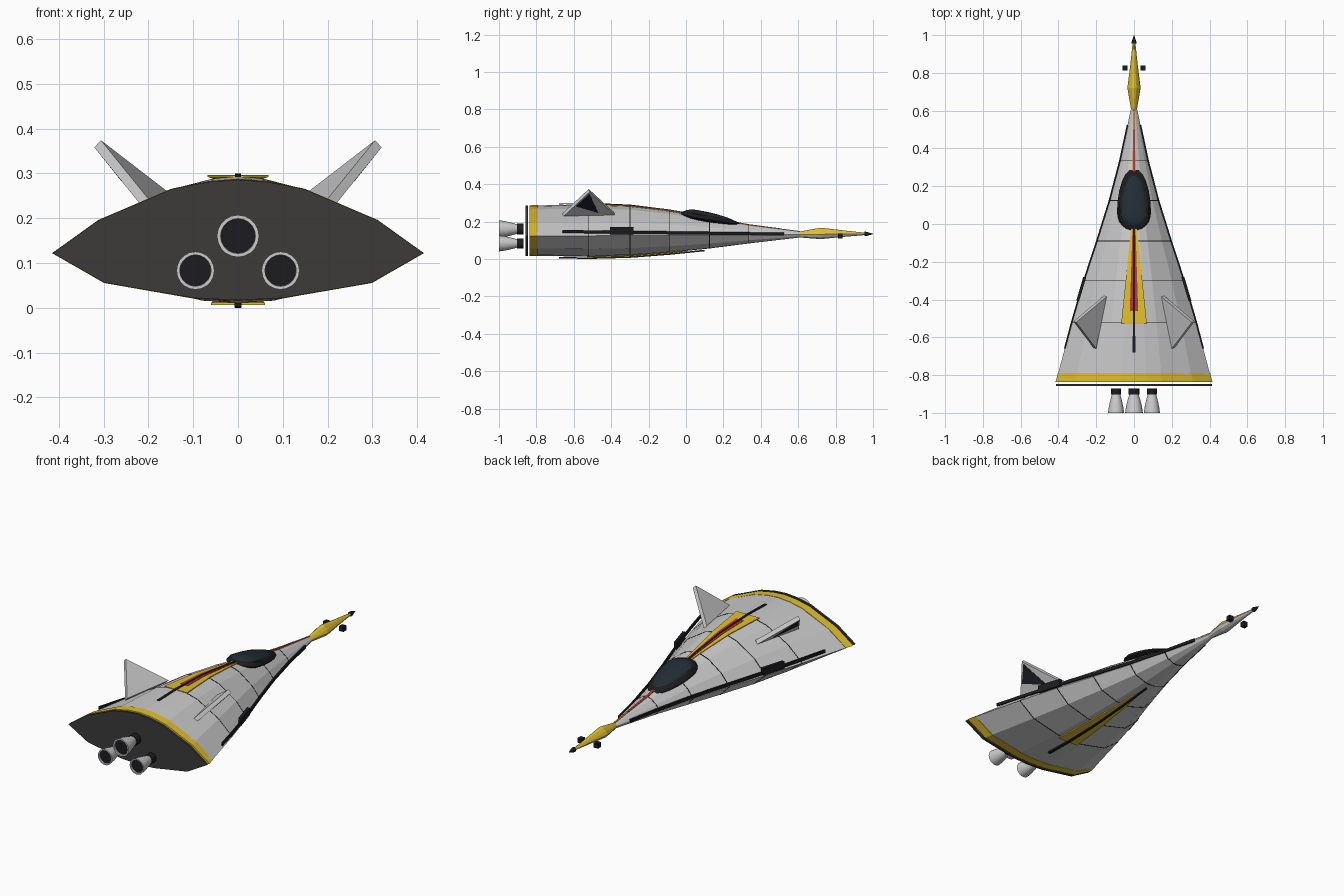
import bpy, bmesh, math
from mathutils import Vector

if "Cube" in bpy.data.objects:
    bpy.data.objects.remove(bpy.data.objects["Cube"])


def mat(name, r, g, b):
    m = bpy.data.materials.new(name)
    m.diffuse_color = (r, g, b, 1)
    m.use_nodes = True
    m.node_tree.nodes["Principled BSDF"].inputs["Base Color"].default_value = m.diffuse_color
    return m


YELLOW = mat("yellow", 0.75, 0.52, 0.03)
RED = mat("red", 0.5, 0.04, 0.03)
ORANGE = mat("orange", 0.65, 0.2, 0.03)
BLACK = mat("black", 0.012, 0.012, 0.014)
DARK = mat("dark_grey", 0.045, 0.043, 0.042)
GLASS = mat("glass", 0.016, 0.026, 0.034)
NAVY = mat("navy", 0.012, 0.014, 0.025)

# Hull stations: y, half width, chine z, top z, bottom z
STATIONS = [
    (-0.835, 0.413, 0.122, 0.285, 0.018), (-0.52, 0.33, 0.124, 0.293, 0.012),
    (-0.30, 0.266, 0.125, 0.284, 0.018), (-0.09, 0.197, 0.126, 0.258, 0.034),
    (0.125, 0.13, 0.127, 0.222, 0.056), (0.335, 0.075, 0.129, 0.183, 0.083),
    (0.61, 0.016, 0.131, 0.147, 0.115), (0.72, 0.035, 0.132, 0.167, 0.106),
    (0.84, 0.02, 0.133, 0.153, 0.118), (0.97, 0.006, 0.134, 0.139, 0.129)]
# Half outline of the hull section as fractions of width and height
TOP = [(1, 0), (0.75, 0.45), (0.36, 0.87), (0.16, 0.97), (0, 1)]
BOT = [(0.24, 0.955), (0.72, 0.63)]


def station(y):
    for a, b in zip(STATIONS, STATIONS[1:]):
        if y <= b[0]:
            break
    t = (y - a[0]) / (b[0] - a[0])
    return [p + (q - p) * t for p, q in zip(a, b)][1:]


def section(y, grow=0.0, at=None):
    w, c, t, b = station(y if at is None else at)
    w, t, b = w + grow, t + grow, b - grow
    up = [(w * u, c + (t - c) * v) for u, v in TOP]
    up += [(-x, z) for x, z in up[-2::-1]]
    low = [(w * u, c - (c - b) * v) for u, v in BOT]
    low = [(-x, z) for x, z in low[::-1]] + [(0, b)] + low
    return [(x, y, z) for x, z in up + low]


def build(name, verts, faces, *mats):
    me = bpy.data.meshes.new(name)
    me.from_pydata(verts, [], faces)
    bm = bmesh.new()
    bm.from_mesh(me)
    bmesh.ops.recalc_face_normals(bm, faces=bm.faces)
    bm.to_mesh(me)
    bm.free()
    for m in mats:
        me.materials.append(m)
    ob = bpy.data.objects.new(name, me)
    bpy.context.collection.objects.link(ob)
    return ob


def loft(name, rings, *mats):
    n = len(rings[0])
    faces = [(i * n + j, i * n + (j + 1) % n, (i + 1) * n + (j + 1) % n, (i + 1) * n + j)
             for i in range(len(rings) - 1) for j in range(n)]
    faces += [tuple(range(n)), tuple(range((len(rings) - 1) * n, len(rings) * n))]
    return build(name, [p for r in rings for p in r], faces, *mats)


def box(name, loc, size, m):
    x, y, z = loc
    a, b, c = (s / 2 for s in size)
    return loft(name, [[(x - a, v, z - c), (x + a, v, z - c), (x + a, v, z + c), (x - a, v, z + c)]
                       for v in (y - b, y + b)], m)


def lathe(name, x, z, profile, m, n=20):
    rings = [[(x + r * math.cos(2 * math.pi * i / n), y, z + r * math.sin(2 * math.pi * i / n))
              for i in range(n)] for y, r in profile]
    ob = loft(name, rings, *([m] if m else []))
    for p in ob.data.polygons:
        p.use_smooth = len(p.vertices) == 4 and abs(p.normal.y) < 0.9
    return ob


def stripe(name, y0, y1, w0, w1, lift, thick, m, under=False):
    # Thin plate that follows the centre line of the hull
    ys = [y0] + [s[0] for s in STATIONS if y0 < s[0] < y1] + [y1]
    rings = []
    for y in ys:
        w = w0 + (w1 - w0) * (y - y0) / (y1 - y0)
        _, _, t, b = station(y)
        lo, hi = (b - lift - thick, b - lift + 0.002) if under else (t + lift - 0.002, t + lift + thick)
        rings.append([(-w, y, lo), (w, y, lo), (w, y, hi), (-w, y, hi)])
    return loft(name, rings, m)


# Hull, with the upper half of the nose bulge in yellow
grey = mat("hull_grey", 0.6, 0.6, 0.6)
hull = loft("hull", [section(s[0]) for s in STATIONS], grey, YELLOW)
for p in hull.data.polygons:
    if p.center.y > 0.63 and p.center.z > station(p.center.y)[1]:
        p.material_index = 1

# Tail band, rear plate and panel lines
loft("tail_band", [section(-0.836, 0.002), section(-0.79, 0.002)], YELLOW)
loft("rear_plate", [section(-0.857, 0.001, -0.835), section(-0.846, 0.001, -0.835)], DARK)
for i, y in enumerate((-0.52, -0.30, -0.09, 0.125, 0.335)):
    loft(f"panel_line_{i}", [section(y - 0.002, 0.0012), section(y + 0.002, 0.0012)], BLACK)

# Stripes on the back and belly
stripe("back_stripe", -0.53, 0.01, 0.068, 0.012, 0.001, 0.002, YELLOW)
stripe("back_inner_stripe", -0.46, 0.01, 0.022, 0.007, 0.003, 0.002, RED)
stripe("back_spine", -0.68, 0.0, 0.007, 0.004, 0.005, 0.002, BLACK)
stripe("nose_stripe_rear", 0.27, 0.5, 0.006, 0.004, 0.001, 0.002, RED)
stripe("nose_stripe_front", 0.27, 0.61, 0.008, 0.004, 0.0, 0.002, ORANGE)
stripe("belly_stripe", -0.53, 0.01, 0.06, 0.012, 0.002, 0.004, YELLOW, True)
stripe("belly_spine", -0.68, 0.1, 0.008, 0.004, 0.006, 0.006, BLACK, True)


# Canopy: egg-shaped dome on a black frame
def canopy(name, w, back, front, height, m):
    bpy.ops.mesh.primitive_uv_sphere_add(segments=24, ring_count=12)
    ob = bpy.context.object
    ob.name = ob.data.name = name
    for v in ob.data.vertices:
        x, y, z = v.co
        ny = 0.06 + y * (front - 0.06 if y > 0 else 0.06 - back)
        v.co = (x * w, ny, station(ny)[2] + z * height - 0.005 - 0.08 * x * x * (1 if z < 0.5 else 0) * w)
    ob.data.materials.append(m)
    bpy.ops.object.shade_smooth_by_angle()


canopy("canopy_frame", 0.09, -0.035, 0.295, 0.024, BLACK)
canopy("canopy_glass", 0.078, -0.02, 0.275, 0.034, GLASS)

# Nose tip
lathe("nose_tip", 0, 0.134, [(0.955, 0.013), (0.965, 0.012), (1.0, 0.001)], BLACK, 10)

# Three engines: collar, hollow bell, dark throat
for i, (x, z, k) in enumerate(((0, 0.16, 1.0), (-0.095, 0.083, 0.9), (0.095, 0.083, 0.9))):
    lathe(f"engine_collar_{i}", x, z, [(-0.903, 0.029 * k), (-0.87, 0.029 * k)], BLACK)
    lathe(f"engine_bell_{i}", x, z, [(-0.90, 0.024 * k), (-0.93, 0.033 * k), (-0.965, 0.042 * k),
                                     (-1.0, 0.047 * k), (-1.0, 0.039 * k), (-0.95, 0.033 * k)], None)
    lathe(f"engine_throat_{i}", x, z, [(-0.955, 0.0335 * k), (-0.992, 0.0385 * k)], BLACK)

for s, side in ((1, "right"), (-1, "left")):
    # Canted tail fin with a dark outer panel
    le, te, tip = (Vector(p) for p in ((0.145, -0.385, 0.25), (0.2, -0.66, 0.243), (0.306, -0.52, 0.374)))
    out = Vector((0.67, 0.19, -0.73))

    def prism(name, tri, d0, d1, *mats):
        loft(name, [[((p + out * d).x * s, (p + out * d).y, (p + out * d).z) for p in tri]
                    for d in (d0, d1)], *mats)

    prism(f"{side}_fin", [le, te, tip], 0, 0.022, grey)
    prism(f"{side}_fin_panel", [te * 0.55 + tip * 0.42 + le * 0.03, le * 0.62 + te * 0.26 + tip * 0.12,
                                tip * 0.92 + te * 0.04 + le * 0.04], 0.02, 0.024, NAVY)

    # Edge rail along the chine and its pod
    rail = []
    for y in (-0.66, -0.52, -0.3, -0.09, 0.125, 0.335, 0.525):
        w, z, h = station(y)[0] * s, 0.139 - 0.012 * y, 0.008
        rail.append([(w - 0.004, y, z - h), (w + 0.004, y, z - h), (w + 0.004, y, z + h), (w - 0.004, y, z + h)])
    loft(f"{side}_edge_rail", rail, BLACK)
    pod = []
    for y in (-0.405, -0.28):
        w = station(y)[0] * s
        pod.append([(w - 0.009, y, 0.132), (w + 0.007, y, 0.132), (w + 0.007, y, 0.172), (w - 0.009, y, 0.172)])
    loft(f"{side}_edge_pod", pod, BLACK)

    # Small sensor pods beside the nose
    box(f"{side}_nose_pod", (0.048 * s, 0.825, 0.122), (0.026, 0.026, 0.026), BLACK)
